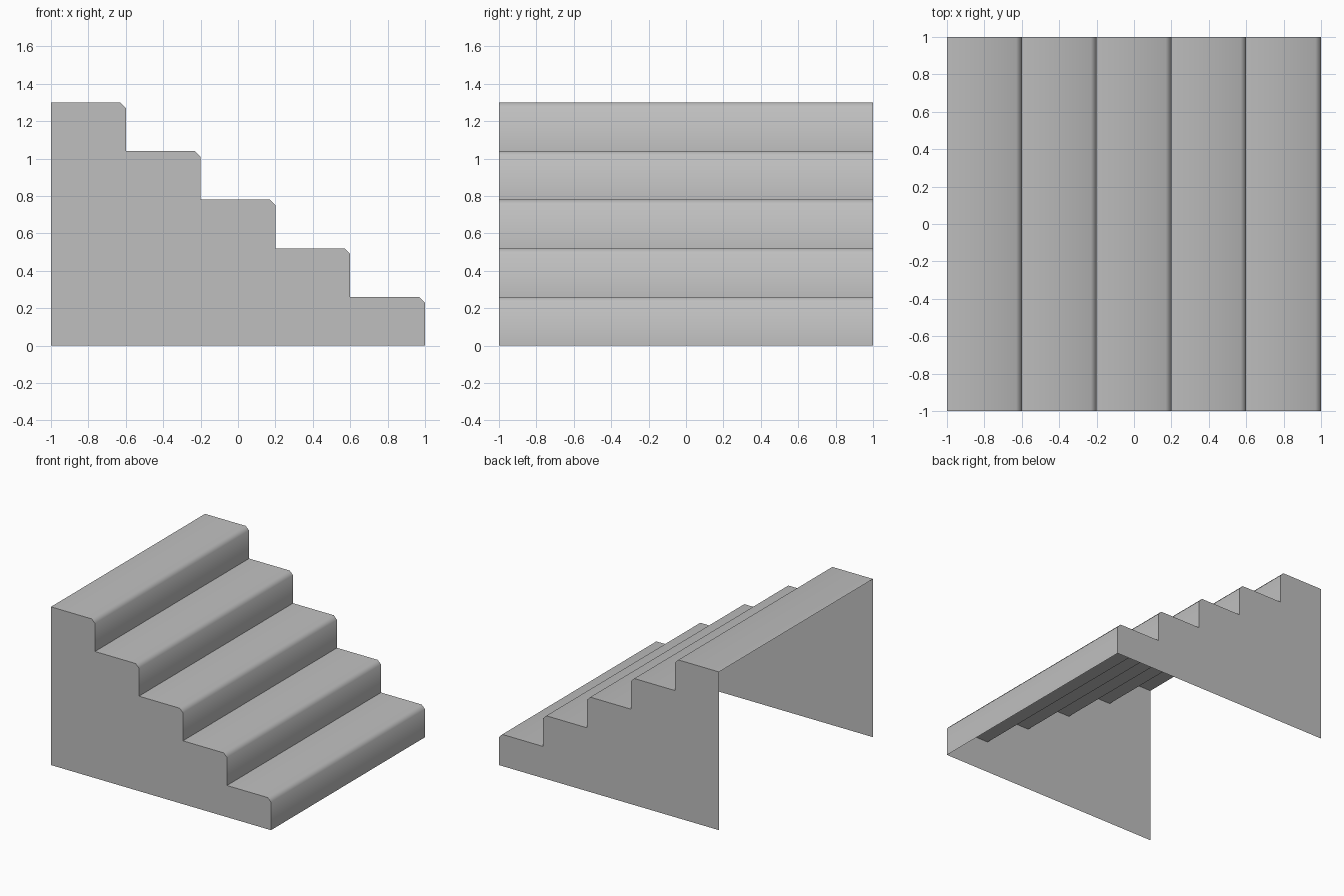
import bpy, bmesh, math

STEPS, RUN, RISE, BEVEL = 5, 0.4, 0.26, 0.03

if "Cube" in bpy.data.objects:
    bpy.data.objects.remove(bpy.data.objects["Cube"], do_unlink=True)

# Plain grey paint
grey = bpy.data.materials.new("plain_grey")
grey.use_nodes = True
colour = (0.52, 0.52, 0.52, 1)
grey.diffuse_color = colour
grey.node_tree.nodes["Principled BSDF"].inputs["Base Color"].default_value = colour

# Stepped profile from the top back edge down to the floor, with chamfered nosings
profile = [(-1, STEPS * RISE)]
for i in range(STEPS):
    x, z = -1 + (i + 1) * RUN, (STEPS - i) * RISE
    profile += [(x - BEVEL, z), (x, z - BEVEL), (x, z - RISE)]


def make_object(name, bm):
    mesh = bpy.data.meshes.new(name)
    bm.to_mesh(mesh)
    bm.free()
    mesh.materials.append(grey)
    obj = bpy.data.objects.new(name, mesh)
    bpy.context.collection.objects.link(obj)
    return obj


# Treads and risers: one thin folded sheet, open at the back and below
bm = bmesh.new()
rows = [[bm.verts.new((x, y, z)) for y in (-1, 1)] for x, z in profile]
for (a, b), (c, d) in zip(rows, rows[1:]):
    bm.faces.new((a, c, d, b))
treads = make_object("treads_and_risers", bm)
bpy.ops.object.select_all(action="DESELECT")
treads.select_set(True)
bpy.context.view_layer.objects.active = treads
bpy.ops.object.shade_smooth_by_angle(angle=math.radians(50))

# Stepped side walls
for name, y in (("front_side_wall", -1), ("back_side_wall", 1)):
    bm = bmesh.new()
    outline = profile + [(-1, 0)]
    if y < 0:
        outline = outline[::-1]
    bm.faces.new([bm.verts.new((x, y, z)) for x, z in outline])
    make_object(name, bm)
